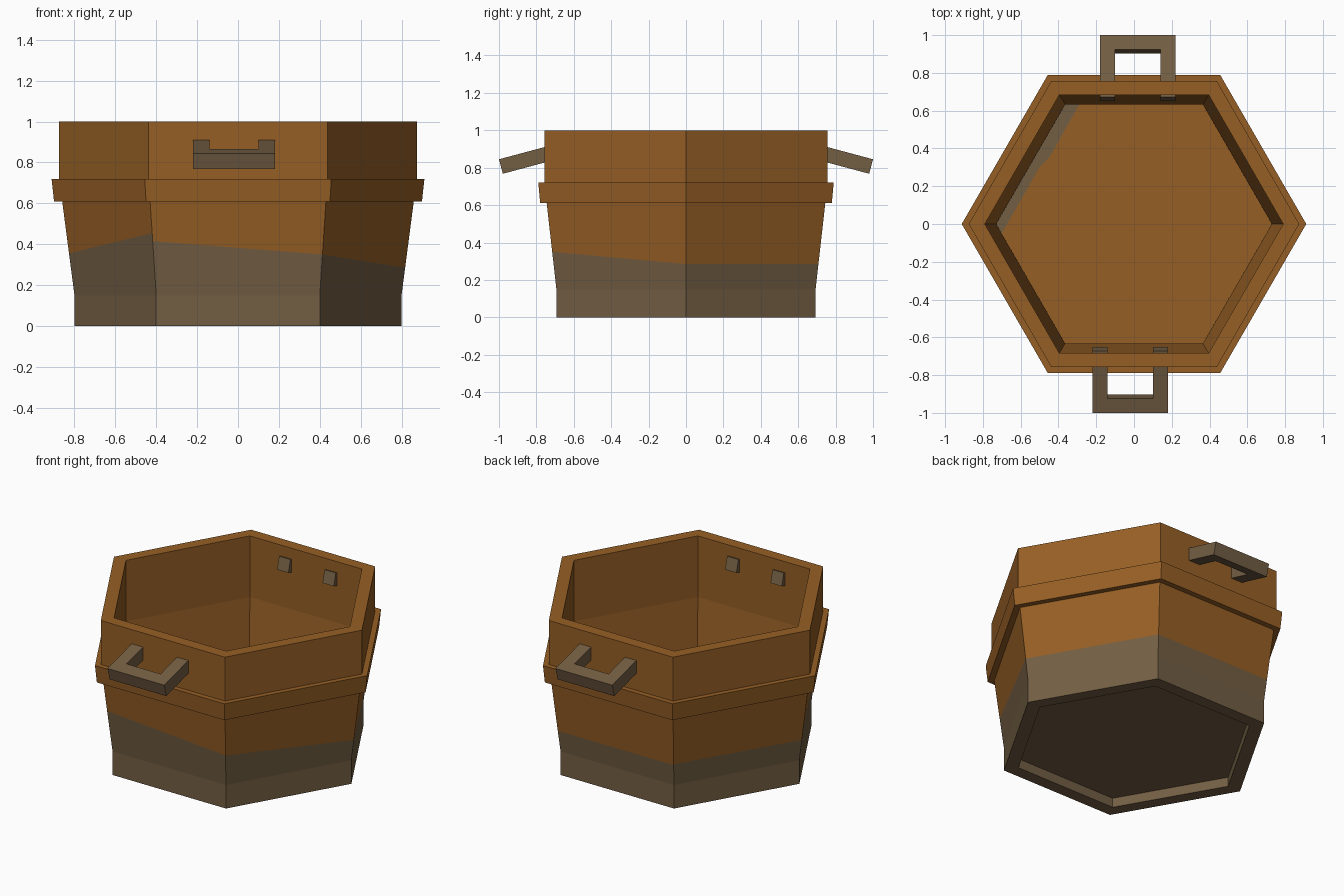
import bpy, math
from mathutils import Vector

if "Cube" in bpy.data.objects:
    bpy.data.objects.remove(bpy.data.objects["Cube"])


def material(name, rgb):
    m = bpy.data.materials.new(name)
    m.diffuse_color = (*rgb, 1)
    m.use_nodes = True
    m.node_tree.nodes["Principled BSDF"].inputs["Base Color"].default_value = m.diffuse_color
    return m


WOOD = material("warm brown wood", (0.305, 0.114, 0.0185))
GREY = material("weathered grey brown", (0.171, 0.112, 0.056))


def build(name, verts, faces, mats, indices=None):
    me = bpy.data.meshes.new(name)
    me.from_pydata(verts, [], faces)
    for m in mats:
        me.materials.append(m)
    if indices:
        me.polygons.foreach_set("material_index", indices)
    me.update()
    ob = bpy.data.objects.new(name, me)
    bpy.context.collection.objects.link(ob)
    return ob


def corner(r, z, i):
    a = math.radians(60 * i)
    return (r * math.cos(a), r * math.sin(a), z)


# Hexagonal tub: closed wall profile (radius, height), stained below a sloping line
LOW = [(0.71, 0.06), (0.71, 0), (0.80, 0), (0.80, 0.15)]
HIGH = [(0.86, 0.61), (0.90, 0.61), (0.912, 0.72), (0.875, 0.72), (0.875, 1.0),
        (0.79, 1.0), (0.79, 0.61), (0.73, 0.15), (0.73, 0.12)]
# stain height at the start and end of each side
STAIN = [(0.285, 0.285), (0.285, 0.285), (0.29, 0.285),
         (0.355, 0.455), (0.415, 0.35), (0.35, 0.285)]


def stained(z):
    return (0.80 + 0.06 * (z - 0.15) / 0.46, z)


verts, faces, idx = [], [], []
for i, (za, zb) in enumerate(STAIN):
    pa = LOW + [stained(za)] + HIGH
    pb = LOW + [stained(zb)] + HIGH
    for k in range(len(pa) - 1):
        n = len(verts)
        verts += [corner(*pa[k], i), corner(*pb[k], i + 1),
                  corner(*pb[k + 1], i + 1), corner(*pa[k + 1], i)]
        faces.append((n, n + 1, n + 2, n + 3))
        idx.append(1 if k < len(LOW) else 0)

# Floor and recessed underside
for r, z, order, mat in ((0.73, 0.12, range(6), 0), (0.71, 0.06, range(5, -1, -1), 1)):
    n = len(verts)
    verts += [corner(r, z, i) for i in order]
    faces.append(tuple(range(n, n + 6)))
    idx.append(mat)
build("tub", verts, faces, [WOOD, GREY], idx)

# Thin grey stain along one edge of the floor
patch = [(-0.73, 0), (-0.70, -0.05), (-0.50, 0.30), (-0.45, 0.35), (-0.29, 0.632), (-0.365, 0.632)]
build("floor_stain", [(x, y, 0.123) for x, y in patch], [tuple(range(6))], [GREY])

# U-shaped handles pushed through the wall, sloping down by 15 degrees
U = [(-0.20, -0.34), (-0.12, -0.34), (-0.12, -0.08), (0.12, -0.08),
     (0.12, -0.34), (0.20, -0.34), (0.20, 0), (-0.20, 0)]
t = math.radians(15)
along = Vector((0, math.cos(t), -math.sin(t)))
up = Vector((0, math.sin(t), math.cos(t)))
tip = Vector((0.02, 1.0, 0.845))
for name, s in (("back_handle", 1), ("front_handle", -1)):
    pts = []
    for h in (-0.08, 0):
        for x, d in U:
            p = tip + Vector((x, 0, 0)) + along * d + up * h
            pts.append((s * p.x, s * p.y, p.z))
    fs = [tuple(range(7, -1, -1)), tuple(range(8, 16))]
    fs += [(i, (i + 1) % 8, (i + 1) % 8 + 8, i + 8) for i in range(8)]
    build(name, pts, fs, [GREY])
